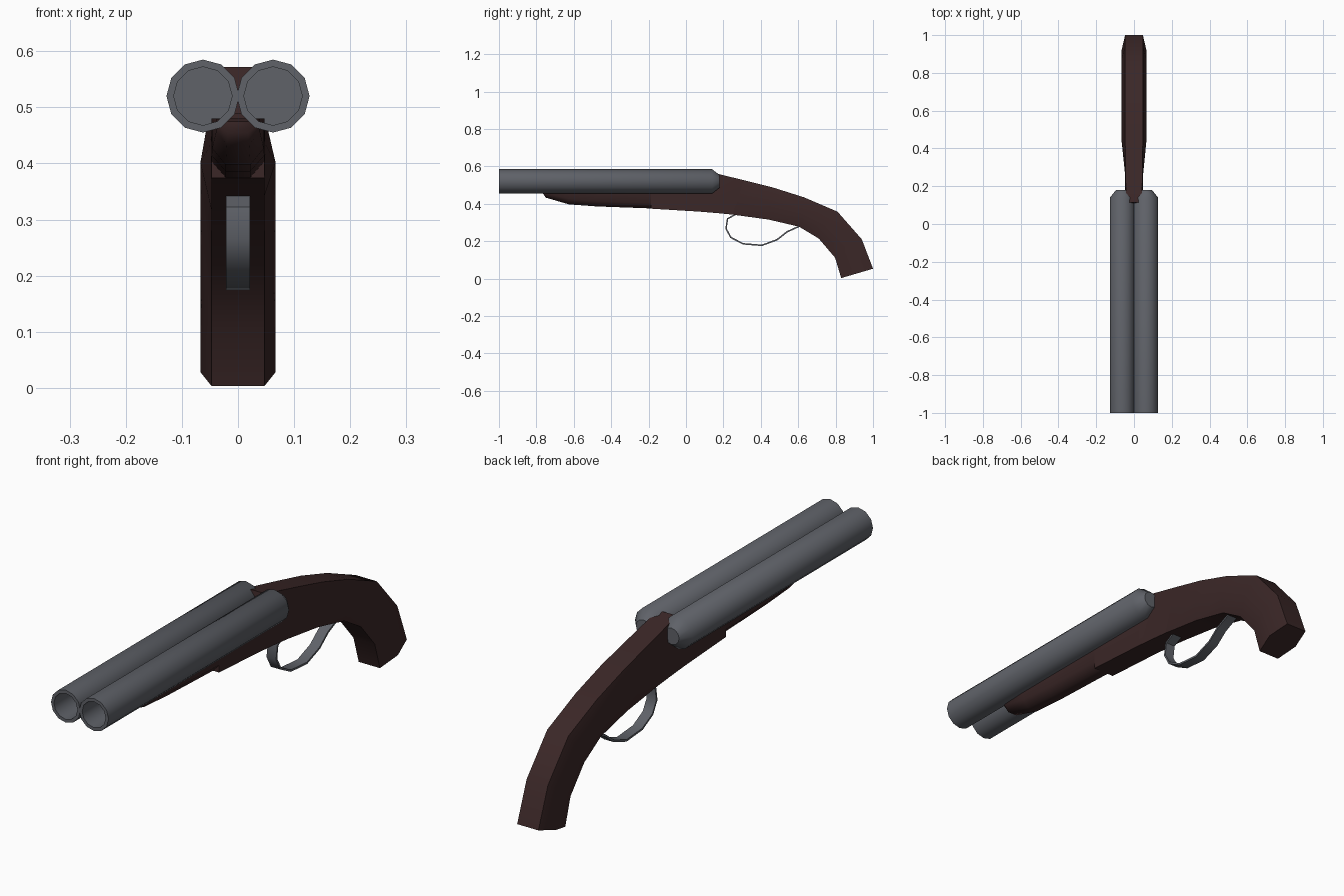
import bpy, bmesh, math
from mathutils import Vector

if "Cube" in bpy.data.objects:
    bpy.data.objects.remove(bpy.data.objects["Cube"])


def material(name, rgb):
    m = bpy.data.materials.new(name)
    m.diffuse_color = (*rgb, 1)
    m.use_nodes = True
    m.node_tree.nodes["Principled BSDF"].inputs["Base Color"].default_value = m.diffuse_color
    return m


steel = material("grey steel", (0.115, 0.122, 0.14))
wood = material("dark wood", (0.043, 0.020, 0.020))


def loft(name, rings, mat, angle=40):
    """Skin a list of equal-length point rings and cap both ends."""
    bm = bmesh.new()
    loops = [[bm.verts.new(p) for p in ring] for ring in rings]
    n = len(loops[0])
    for a, b in zip(loops, loops[1:]):
        for i in range(n):
            j = (i + 1) % n
            bm.faces.new((a[i], a[j], b[j], b[i]))
    bm.faces.new(loops[0])
    bm.faces.new(loops[-1])
    bmesh.ops.recalc_face_normals(bm, faces=bm.faces)
    me = bpy.data.meshes.new(name)
    bm.to_mesh(me)
    bm.free()
    me.materials.append(mat)
    ob = bpy.data.objects.new(name, me)
    bpy.context.collection.objects.link(ob)
    bpy.ops.object.select_all(action='DESELECT')
    ob.select_set(True)
    bpy.context.view_layer.objects.active = ob
    bpy.ops.object.shade_smooth_by_angle(angle=math.radians(angle))
    return ob


def hexagon(yb, zb, yt, zt, wb, wm, wt, mid=0.5):
    """Six-sided section from a bottom point to a top point."""
    b, t = Vector((0, yb, zb)), Vector((0, yt, zt))
    m = b.lerp(t, mid)
    pts = [(b, wb), (m, wm), (t, wt)]
    return ([(w, p.y, p.z) for p, w in pts] +
            [(-w, p.y, p.z) for p, w in reversed(pts)])


# Twin barrels: bore, muzzle rim, tube and chamfered breech
def circle(x, y, r, n=12):
    return [(x + r * math.cos(i * math.tau / n), y,
             0.52 + r * math.sin(i * math.tau / n)) for i in range(n)]


profile = [(-0.6, 0.052), (-1, 0.052), (-1, 0.065), (0.14, 0.065), (0.18, 0.033)]
for side, x in (("left", -0.0625), ("right", 0.0625)):
    loft(side + "_barrel", [circle(x, y, r) for y, r in profile], steel)

# Receiver: flat-sided block under the barrels
w = 0.047
loft("receiver", [hexagon(*s) for s in [
    (-0.187, 0.374, -0.187, 0.49, w, w, w),
    (0.075, 0.358, 0.10, 0.49, w, w, w),
    (0.11, 0.355, 0.115, 0.572, w, w, 0.03),
    (0.17, 0.350, 0.17, 0.560, w, w, 0.043),
    (0.25, 0.342, 0.31, 0.526, w, w + 0.002, 0.045),
]], wood)

# Curved pistol grip
loft("grip", [hexagon(*s) for s in [
    (0.25, 0.342, 0.31, 0.526, w, w + 0.002, 0.045),
    (0.44, 0.316, 0.465, 0.487, w, 0.067, w),
    (0.604, 0.278, 0.63, 0.435, w, 0.067, w),
    (0.71, 0.214, 0.81, 0.358, w, 0.067, w),
    (0.797, 0.112, 0.94, 0.210, w, 0.067, w),
    (0.83, 0.003, 1.0, 0.053, w, 0.067, w),
]], wood, 60)

# Fore-end tapering to a rounded tip
loft("fore_end", [hexagon(*s) for s in [
    (-0.765, 0.455, -0.765, 0.475, 0.018, 0.03, 0.03),
    (-0.75, 0.433, -0.75, 0.48, 0.02, 0.039, 0.039),
    (-0.626, 0.397, -0.626, 0.48, 0.022, 0.046, w, 0.36),
    (-0.476, 0.386, -0.476, 0.48, 0.022, w, w, 0.3),
    (-0.18, 0.375, -0.18, 0.48, 0.022, w, w, 0.27),
]], wood, 60)

# Trigger guard: thin bent strip
path = [Vector(p) for p in [
    (0.27, 0.346), (0.222, 0.32), (0.214, 0.267), (0.24, 0.22), (0.305, 0.186),
    (0.406, 0.178), (0.487, 0.208), (0.54, 0.25), (0.61, 0.282)]]
strip = []
for i, p in enumerate(path):
    t = (path[min(i + 1, len(path) - 1)] - path[max(i - 1, 0)]).normalized()
    o = Vector((-t.y, t.x)) * 0.004
    a, b = p + o, p - o
    strip.append([(-0.021, *a), (0.021, *a), (0.021, *b), (-0.021, *b)])
loft("trigger_guard", strip, steel, 50)
